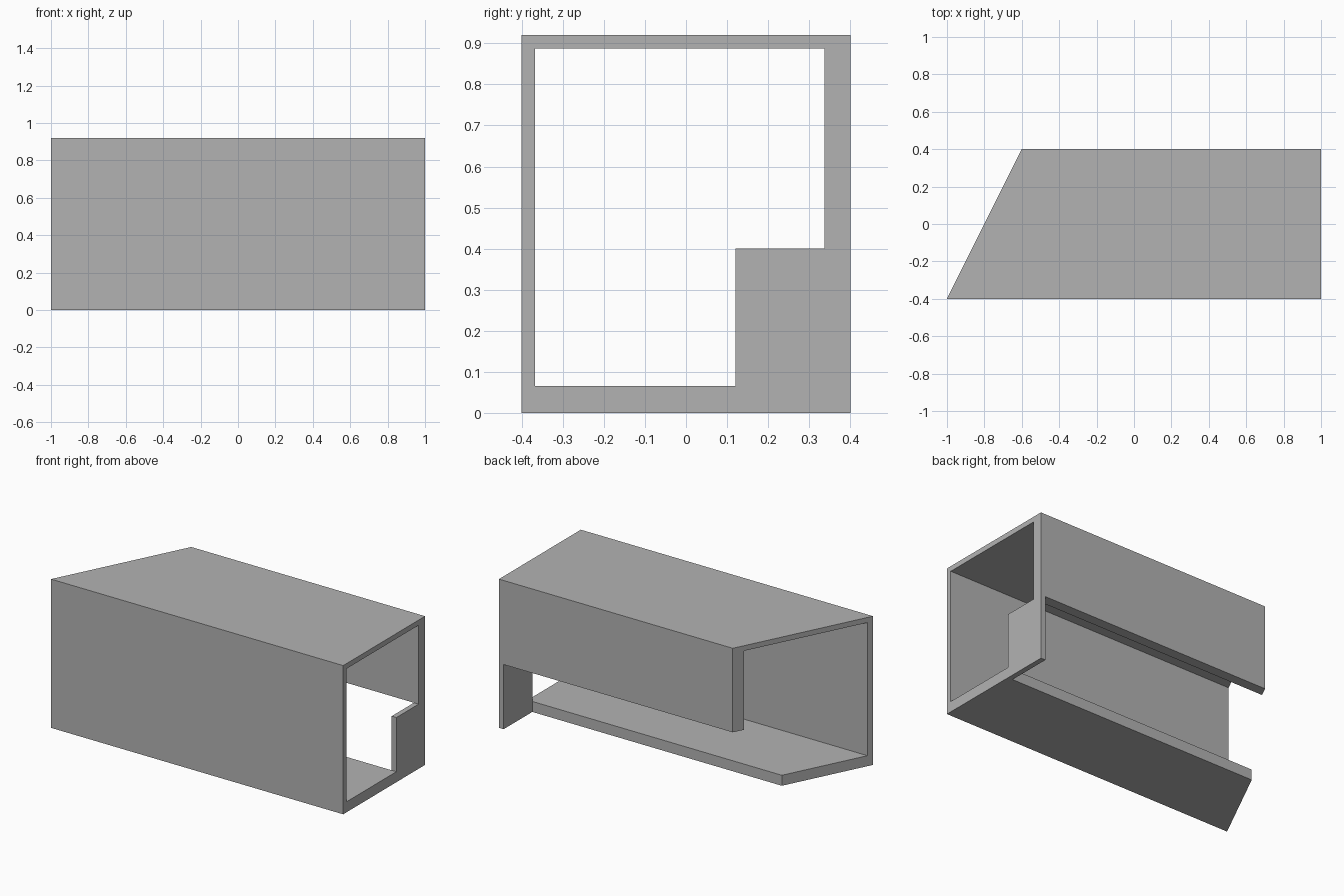
import bpy
import bmesh

cube = bpy.data.objects.get("Cube")
if cube:
    bpy.data.objects.remove(cube, do_unlink=True)

grey = bpy.data.materials.new("plain_grey")
grey.use_nodes = True
colour = (0.45, 0.45, 0.45, 1)
grey.diffuse_color = colour
grey.node_tree.nodes["Principled BSDF"].inputs["Base Color"].default_value = colour


def extrude_profile(name, profile, x_right, x_left):
    """Sweep a (y, z) profile along x; each end's x is a function of y."""
    bm = bmesh.new()
    right = [bm.verts.new((x_right(y), y, z)) for y, z in profile]
    left = [bm.verts.new((x_left(y), y, z)) for y, z in profile]
    bm.faces.new(right)
    bm.faces.new(left[::-1])
    for i in range(len(profile)):
        j = (i + 1) % len(profile)
        bm.faces.new((right[j], right[i], left[i], left[j]))
    bmesh.ops.recalc_face_normals(bm, faces=bm.faces)
    mesh = bpy.data.meshes.new(name)
    bm.to_mesh(mesh)
    bm.free()
    mesh.materials.append(grey)
    obj = bpy.data.objects.new(name, mesh)
    bpy.context.collection.objects.link(obj)
    return obj


# Overall depth and height, with the wall thicknesses
BACK, FRONT, TOP = 0.4, -0.4, 0.92
THIN, FLOOR, REAR = 0.032, 0.065, 0.063
SLOT_Y, SLOT_Z = 0.12, 0.4

# Floor, front wall, roof and short rear wall as one open channel, mitred at one end
channel = [
    (FRONT, 0), (SLOT_Y, 0), (SLOT_Y, FLOOR), (FRONT + THIN, FLOOR),
    (FRONT + THIN, TOP - THIN), (BACK - REAR, TOP - THIN),
    (BACK - REAR, SLOT_Z), (BACK, SLOT_Z), (BACK, TOP), (FRONT, TOP),
]
extrude_profile("channel_shell", channel, lambda y: 1.0, lambda y: y / 2 - 0.8)

# Thin plate closing the lower rear corner at the square end
plate = [(SLOT_Y, 0), (BACK, 0), (BACK, SLOT_Z), (SLOT_Y, SLOT_Z)]
extrude_profile("end_plate", plate, lambda y: 1.0, lambda y: 1.0 - THIN)
